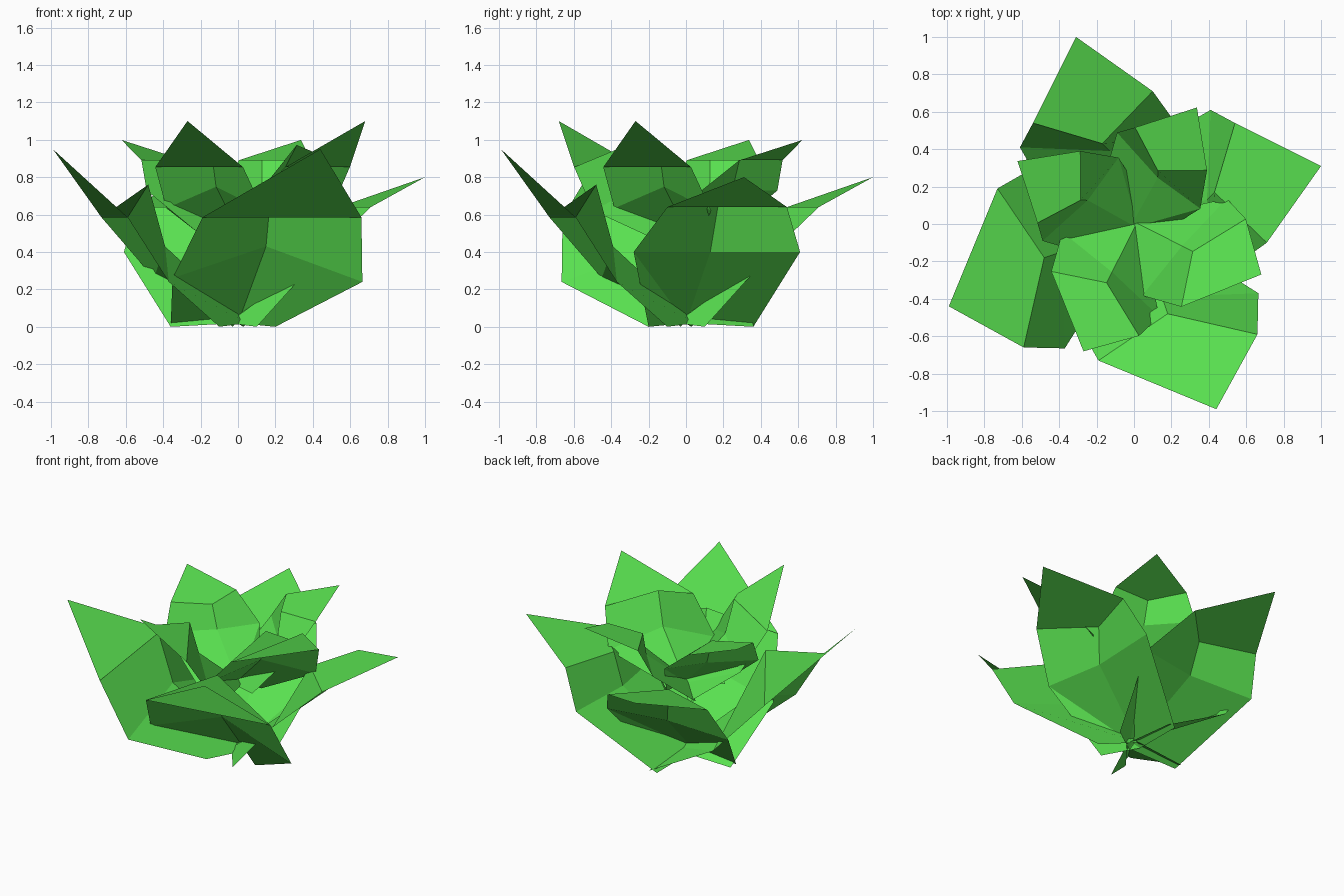
import bpy, math
from mathutils import Matrix, Vector

cube = bpy.data.objects.get("Cube")
if cube:
    bpy.data.objects.remove(cube, do_unlink=True)

# One leaf green for the whole plant
green = bpy.data.materials.new("leaf_green")
green.use_nodes = True
colour = (0.1, 0.75, 0.08, 1)
green.diffuse_color = colour
green.node_tree.nodes["Principled BSDF"].inputs["Base Color"].default_value = colour

# Leaf shapes: rows of left, middle, right points from base to shoulder, then the tip
STEEP = [(-.36, .03, 0), (0, .05, .02), (.2, -.1, 0),
         (-.35, -.45, .26), (.15, -.39, .43), (.665, -.37, .24),
         (-.19, -.73, .585), (.18, -.48, .76), (.66, -.59, .585),
         (.44, -.99, .95)]
SPREAD = [(-.2, -.1, 0), (0, .05, .02), (.36, .03, 0),
          (-.28, -.46, .4), (.13, -.39, .4), (.61, -.41, .4),
          (-.1, -.71, .64), (.17, -.43, .64), (.54, -.54, .64),
          (.31, -1, .8)]
# Folded base, side panels, then the tip plate
FACES = [(0, 1, 3), (1, 4, 3), (1, 2, 5, 4),
         (3, 4, 7, 6), (4, 5, 8, 7), (6, 7, 8, 9)]


def leaf(name, shape, turn, scale, lift):
    place = (Matrix.Translation((0, 0, lift))
             @ Matrix.Rotation(math.radians(turn), 4, 'Z')
             @ Matrix.Scale(scale, 4))
    mesh = bpy.data.meshes.new(name)
    mesh.from_pydata([place @ Vector(p) for p in shape], [], FACES)
    mesh.materials.append(green)
    obj = bpy.data.objects.new(name, mesh)
    bpy.context.collection.objects.link(obj)


# Outer whorl of four leaves
for side, shape, turn in (("front", STEEP, 0), ("right", STEEP, -90),
                          ("back", SPREAD, 180), ("left", SPREAD, 90)):
    leaf(f"outer_leaf_{side}", shape, turn, 1, 0)

# Inner whorl: smaller, raised and turned between the outer leaves
for side, shape, turn in (("front", STEEP, 0), ("left", STEEP, 90),
                          ("back", SPREAD, 180), ("right", SPREAD, -90)):
    leaf(f"inner_leaf_{side}", shape, turn - 45.6, .676, .458)
